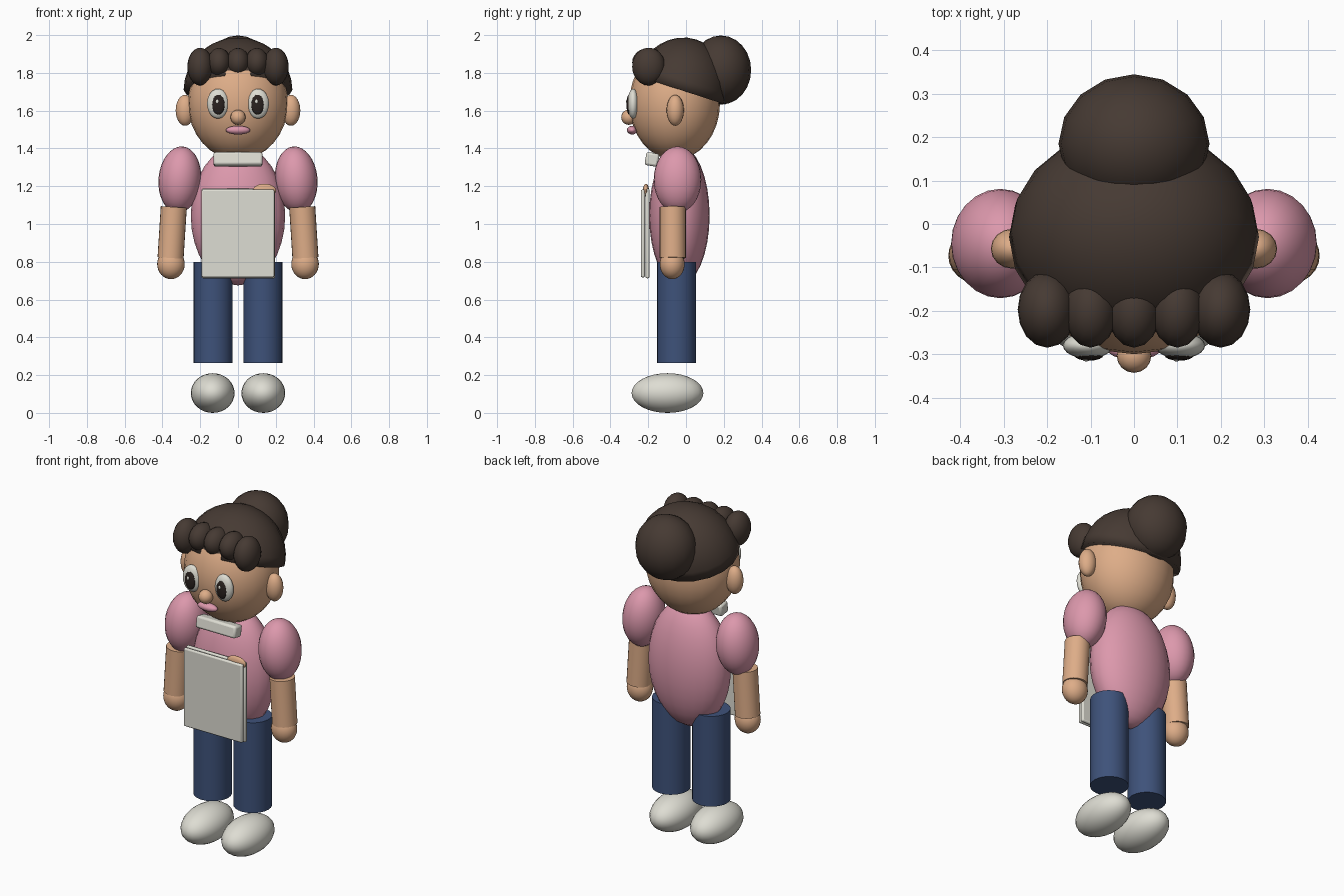
import bpy, bmesh, math
from mathutils import Vector

if "Cube" in bpy.data.objects:
    bpy.data.objects.remove(bpy.data.objects["Cube"])


def srgb(r, g, b):
    return tuple(((c / 255 + 0.055) / 1.055) ** 2.4 for c in (r, g, b)) + (1,)


def material(name, *rgb):
    m = bpy.data.materials.new(name)
    m.diffuse_color = srgb(*rgb)
    m.use_nodes = True
    m.node_tree.nodes["Principled BSDF"].inputs["Base Color"].default_value = m.diffuse_color
    return m


SKIN = material("skin", 222, 173, 136)
PINK = material("pink", 220, 152, 172)
HAIR = material("dark_brown", 70, 58, 51)
DENIM = material("denim_blue", 62, 82, 122)
WHITE = material("off_white", 222, 221, 211)
BLACK = material("pupil_black", 42, 34, 31)


def finish(name, mat, loc, scale, rot=(0, 0, 0), angle=60):
    o = bpy.context.object
    o.name = name
    o.location, o.scale, o.rotation_euler = loc, scale, rot
    o.data.materials.append(mat)
    bpy.ops.object.transform_apply(location=False, rotation=False, scale=True)
    bpy.ops.object.shade_smooth_by_angle(angle=math.radians(angle))
    return o


def ball(name, mat, loc, radii, rot=(0, 0, 0), seg=24, rings=16):
    bpy.ops.mesh.primitive_uv_sphere_add(segments=seg, ring_count=rings, radius=1)
    return finish(name, mat, loc, radii, rot)


def tube(name, mat, top, bottom, r):
    top, bottom = Vector(top), Vector(bottom)
    d = top - bottom
    bpy.ops.mesh.primitive_cylinder_add(vertices=24, radius=1, depth=1)
    return finish(name, mat, (top + bottom) / 2, (r, r, d.length),
                  d.to_track_quat('Z', 'Y').to_euler(), 40)


def slab(name, mat, loc, size, bevel, rot=(0, 0, 0)):
    bpy.ops.mesh.primitive_cube_add(size=1)
    o = finish(name, mat, loc, size, rot, 40)
    b = o.modifiers.new("rounded_edges", 'BEVEL')
    b.width, b.segments = bevel, 2
    return o


# Head and face
ball("head", SKIN, (0, -0.06, 1.64), (0.265, 0.24, 0.30))
ball("nose", SKIN, (0, -0.303, 1.565), (0.04, 0.04, 0.04), seg=16, rings=10)
ball("mouth", PINK, (0, -0.285, 1.497), (0.065, 0.028, 0.023), seg=16, rings=10)

# Hair cap: upper half of an ellipsoid, tipped towards the back
cap = ball("hair_cap", HAIR, (0, -0.03, 1.71), (0.288, 0.25, 0.28),
           (math.radians(-18), 0, 0), 20, 16)
bm = bmesh.new()
bm.from_mesh(cap.data)
bmesh.ops.delete(bm, geom=[v for v in bm.verts if v.co.z < -0.001], context='VERTS')
bmesh.ops.holes_fill(bm, edges=[e for e in bm.edges if e.is_boundary])
bm.to_mesh(cap.data)
bm.free()

# Bun and fringe curls
ball("hair_bun", HAIR, (0, 0.185, 1.815), (0.174, 0.16, 0.183), seg=16, rings=12)
for i in range(-2, 3):
    outer = abs(i) == 2
    ball("fringe_curl", HAIR, (i * 0.1, -0.197, 1.833 if outer else 1.855),
         (0.068, 0.088, 0.1) if outer else (0.062, 0.088, 0.077), seg=16, rings=12)

# Torso and collar
ball("torso", PINK, (0, -0.035, 1.045), (0.25, 0.16, 0.37))
slab("collar", WHITE, (0, -0.18, 1.342), (0.26, 0.07, 0.07), 0.012, (math.radians(-10), 0, 0))

# Paired parts
for s, side in ((-1, "left"), (1, "right")):
    ball(side + "_ear", SKIN, (s * 0.28, -0.057, 1.602), (0.05, 0.046, 0.082), seg=16, rings=12)
    ball(side + "_eye", WHITE, (s * 0.106, -0.28, 1.637), (0.058, 0.03, 0.079), seg=20, rings=12)
    ball(side + "_pupil", BLACK, (s * 0.104, -0.302, 1.632), (0.034, 0.013, 0.053), seg=16, rings=10)
    ball(side + "_eye_glint", WHITE, (s * 0.104 - 0.006, -0.311, 1.648), (0.009, 0.006, 0.012),
         seg=10, rings=6)
    ball(side + "_sleeve", PINK, (s * 0.308, -0.045, 1.235), (0.113, 0.126, 0.176),
         (0, math.radians(-5 * s), 0))
    tube(side + "_forearm", SKIN, (s * 0.34, -0.07, 1.09), (s * 0.357, -0.07, 0.82), 0.069)
    ball(side + "_hand", SKIN, (s * 0.355, -0.073, 0.788), (0.073, 0.066, 0.08))
    tube(side + "_leg", DENIM, (s * 0.132, -0.05, 0.80), (s * 0.132, -0.05, 0.263), 0.104)
    ball(side + "_shoe", WHITE, (s * 0.134, -0.098, 0.105), (0.116, 0.19, 0.105))

# Held folder: two covers with a thumb over the top
slab("folder_front", WHITE, (0, -0.228, 0.95), (0.385, 0.022, 0.465), 0.008)
slab("folder_back", WHITE, (0.002, -0.204, 0.95), (0.39, 0.022, 0.475), 0.008)
ball("thumb", SKIN, (0.14, -0.212, 1.178), (0.062, 0.016, 0.035), seg=16, rings=10)
